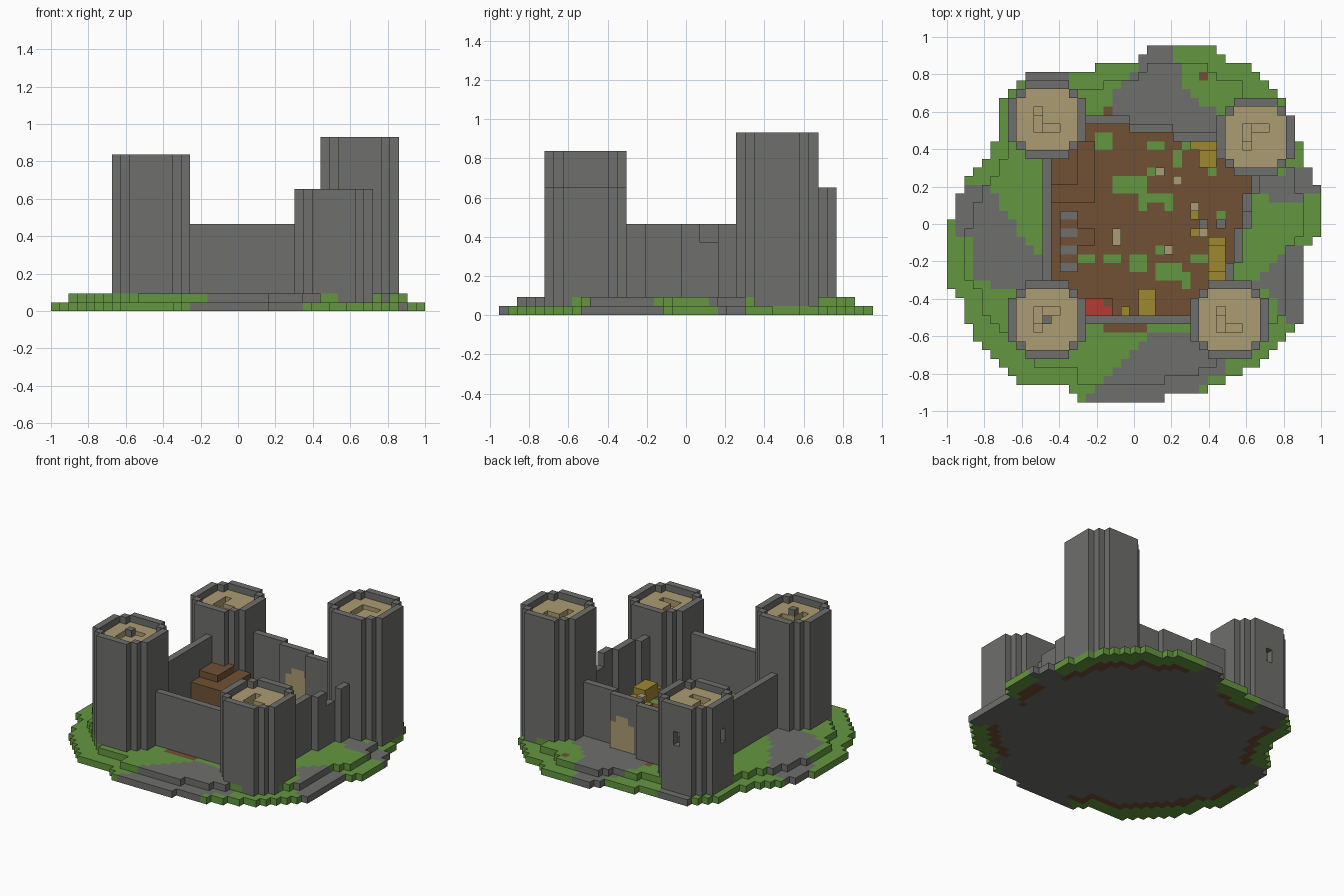
import bpy, bmesh
from itertools import product

if "Cube" in bpy.data.objects:
    bpy.data.objects.remove(bpy.data.objects["Cube"], do_unlink=True)

# Block grid: 43 cells wide, 41 deep
WIDE, DEEP = 43, 41
UNIT = 2 / WIDE

COLOURS = {
    "stone": (.156, .156, .15),
    "grass": (.127, .305, .051),
    "earth": (.165, .083, .035),
    "plank": (.413, .332, .168),
    "straw": (.342, .242, .03),
    "red_cloth": (.456, .045, .032),
}


def make_material(name, rgb):
    mat = bpy.data.materials.new(name)
    mat.use_nodes = True
    mat.diffuse_color = (*rgb, 1)
    bsdf = mat.node_tree.nodes["Principled BSDF"]
    bsdf.inputs["Base Color"].default_value = (*rgb, 1)
    bsdf.inputs["Roughness"].default_value = .9
    return mat


MATERIALS = {name: make_material(name, rgb) for name, rgb in COLOURS.items()}


def inside(polygon, x, y):
    """Even-odd test of a point against a polygon."""
    hit = False
    for (ax, ay), (bx, by) in zip(polygon, polygon[1:] + polygon[:1]):
        if (ay > y) != (by > y) and x < ax + (y - ay) * (bx - ax) / (by - ay):
            hit = not hit
    return hit


def block(start, end, colour):
    """Solid run of cells from start up to, but not including, end."""
    spans = (range(a, b) for a, b in zip(start, end))
    return {cell: colour for cell in product(*spans)}


def build(name, cells):
    """Mesh only the exposed sides of a set of coloured cells."""
    bm = bmesh.new()
    corners = {}
    used = sorted(set(cells.values()))

    def corner(point):
        if point not in corners:
            x, y, z = point
            corners[point] = bm.verts.new(
                ((x - WIDE / 2) * UNIT, (y - DEEP / 2) * UNIT, z * UNIT))
        return corners[point]

    for cell, colour in cells.items():
        for axis, side in product(range(3), (0, 1)):
            beside = list(cell)
            beside[axis] += 2 * side - 1
            if tuple(beside) in cells:
                continue
            loop = []
            for u, v in ((0, 0), (1, 0), (1, 1), (0, 1)):
                point = list(cell)
                point[axis] += side
                point[(axis + 1) % 3] += u
                point[(axis + 2) % 3] += v
                loop.append(corner(tuple(point)))
            face = bm.faces.new(loop if side else loop[::-1])
            face.material_index = used.index(colour)
    mesh = bpy.data.meshes.new(name)
    bm.to_mesh(mesh)
    bm.free()
    for colour in used:
        mesh.materials.append(MATERIALS[colour])
    obj = bpy.data.objects.new(name, mesh)
    bpy.context.collection.objects.link(obj)


# Island: outline of the lower step, and stone patches in the grass
OUTLINE = [(23, 41), (31, 41), (32, 39), (35, 39), (36, 37), (39, 35), (40, 31), (42, 26),
           (43, 24), (43, 19), (41, 17), (41, 9), (38, 7), (37, 5), (33, 3), (30, 1.5),
           (25, 1), (25, 0), (15, 0), (14, 2), (9, 2), (6, 5), (3, 8), (1, 13), (0, 14),
           (0, 19), (2, 25), (4, 27), (6, 31), (6, 35), (10, 38), (17, 38), (18, 39),
           (22, 39)]
STONE_PATCHES = [
    [(1, 22), (2, 25), (5, 25), (9, 18), (12, 17), (12, 12), (8, 13), (3, 14), (3, 19), (1, 19)],
    [(23, 8), (30, 8), (31, 5), (34, 4), (30, 3), (29, 0), (16, 0), (18, 3), (20, 4)],
    [(35, 13), (37, 16), (40, 18), (42, 18), (42, 9), (39, 9), (37, 13)],
    [(36, 26), (43, 27), (43, 24), (40, 23), (37, 23)],
    [(20, 31), (31, 28), (32, 33), (28, 35), (26, 41), (23, 41), (22, 38), (19, 36)],
    [(8, 34), (9, 38), (14, 38), (14, 36), (12, 34)],
]
YARD = [(12, 10), (32, 10), (36, 26), (31, 30), (21, 32), (12, 32)]


def on_island(x, y, scale):
    cx, cy = WIDE / 2, DEEP / 2
    return inside(OUTLINE, cx + (x - cx) / scale, cy + (y - cy) / scale)


def surface(x, y):
    return "stone" if any(inside(p, x, y) for p in STONE_PATCHES) else "grass"


lower, upper = {}, {}
for i, j in product(range(WIDE), range(DEEP)):
    x, y = i + .5, j + .5
    if on_island(x, y, 1):
        colour = surface(x, y)
        if on_island(x, y, .83):
            colour = "stone"
        elif on_island(x, y, .9) and colour == "grass":
            colour = "earth"
        lower[i, j, 0] = colour
    if on_island(x, y, .9):
        upper[i, j, 1] = "earth" if inside(YARD, x, y) else surface(x, y)

# Grass tufts in the yard: column, row, width, depth
TUFTS = [(19, 24, 4, 2), (22, 23, 4, 1), (23, 26, 1, 1), (24, 14, 3, 2), (27, 13, 1, 2),
         (28, 16, 2, 1), (18, 16, 2, 1), (21, 15, 2, 2), (15, 16, 2, 1), (17, 29, 2, 2),
         (23, 29, 2, 1), (22, 22, 1, 1), (25, 22, 1, 1), (27, 29, 1, 1), (30, 26, 1, 1),
         (31, 21, 1, 1), (16, 27, 1, 1), (26, 27, 1, 2), (29, 19, 1, 1), (24, 17, 2, 1)]
for i, j, w, d in TUFTS:
    upper.update(block((i, j, 1), (i + w, j + d, 2), "grass"))
# Bare earth outside the walls
upper.update(block((18, 8, 1), (23, 9, 2), "earth"))
for spot in ((18, 33, 1), (29, 37, 1)):
    upper[spot] = "earth"
build("island_lower_step", lower)
build("island_upper_step", upper)


# Round towers: stone parapet around a sunken plank roof with a turning stair
def tower(name, ci, cj, height, stair_row, slits=()):
    cells = {}
    floor = height - 1
    for dx, dy in product(range(-4, 5), repeat=2):
        if abs(dx) + abs(dy) > 6:
            continue
        roofed = max(abs(dx), abs(dy)) <= 3 and abs(dx) + abs(dy) <= 5
        for k in range(1, floor if roofed else height):
            planked = roofed and k >= floor - 4
            cells[ci + dx, cj + dy, k] = "plank" if planked else "stone"
    stair = [(1, stair_row), (0, stair_row), (-1, stair_row), (-1, 0), (-1, -stair_row)]
    for step, (dx, dy) in enumerate(stair):
        for k in range(floor - 1 - step // 2, floor):
            cells.pop((ci + dx, cj + dy, k))
    for dx, dy in slits:
        for k in (8, 9):
            cells.pop((ci + dx, cj + dy, k))
    build(name, cells)


tower("front_right_tower", 11, 9, 18, 1)
tower("front_left_tower", 32, 9, 14, -1)
tower("back_right_tower", 11, 32, 14, -1, slits=((0, 4), (-4, 0)))
tower("back_left_tower", 35, 30, 20, 1)
build("tower_roof_block", block((11, 9, 17), (12, 10, 18), "stone"))

# Curtain walls, stepped where the towers do not line up
TOP = 10
build("front_wall", block((16, 9, 1), (28, 10, TOP), "stone"))
build("right_wall", block((11, 14, 1), (12, 28, TOP), "stone"))

left_wall = {}
for i, j0, j1, top in ((32, 14, 16, TOP), (33, 16, 20, TOP), (34, 20, 22, TOP),
                       (34, 22, 24, TOP - 2), (35, 24, 26, TOP)):
    left_wall.update(block((i, j0, 1), (i + 1, j1, top), "stone"))
build("left_wall", left_wall)

back_wall = {}
for j, i0, i1 in ((32, 16, 21), (31, 21, 26), (30, 26, 31)):
    back_wall.update(block((i0, j, 1), (i1, j + 1, TOP), "stone"))
# Plank gate with a stepped head, set into the back wall
back_wall.update(block((22, 31, 2), (26, 32, 6), "plank"))
back_wall.update(block((23, 31, 6), (25, 32, 7), "plank"))
build("back_wall_with_gate", back_wall)

# Timber hut with a stepped roof against the right wall
hut = block((12, 23, 2), (17, 30, 5), "earth")
hut.update(block((12, 25, 5), (15, 29, 6), "earth"))
build("timber_hut", hut)

# Timber rack with stone rungs
rack = {}
for j in range(15, 22):
    rack.update(block((13, j, 2), (15, j + 1, 3), "stone" if j % 2 else "earth"))
rack.update(block((15, 18, 2), (17, 20, 3), "earth"))
build("timber_rack", rack)

# Straw heaps
straw = {}
for start, end in (((30, 14, 2), (32, 19, 3)), ((30, 15, 3), (32, 18, 4)),
                   ((28, 29, 2), (31, 30, 3)), ((29, 27, 2), (31, 29, 4)),
                   ((22, 10, 2), (24, 13, 3)), ((20, 10, 2), (21, 11, 3)),
                   ((28, 21, 2), (29, 22, 3)), ((28, 19, 2), (30, 20, 3))):
    straw.update(block(start, end, "straw"))
build("straw_heaps", straw)

# Stall cover and small crates
build("red_stall_cover", block((16, 10, 2), (19, 12, 4), "red_cloth")
      | block((18, 11, 2), (19, 12, 4), "earth"))
crates = {}
for i, j in ((24, 26), (26, 25), (19, 18), (19, 19), (25, 17), (28, 22), (29, 19)):
    crates.update(block((i, j, 2), (i + 1, j + 1, 4), "plank"))
crates.update(block((29, 20, 2), (30, 21, 3), "stone"))
crates.update(block((31, 20, 2), (32, 21, 3), "stone"))
build("crates", crates)
